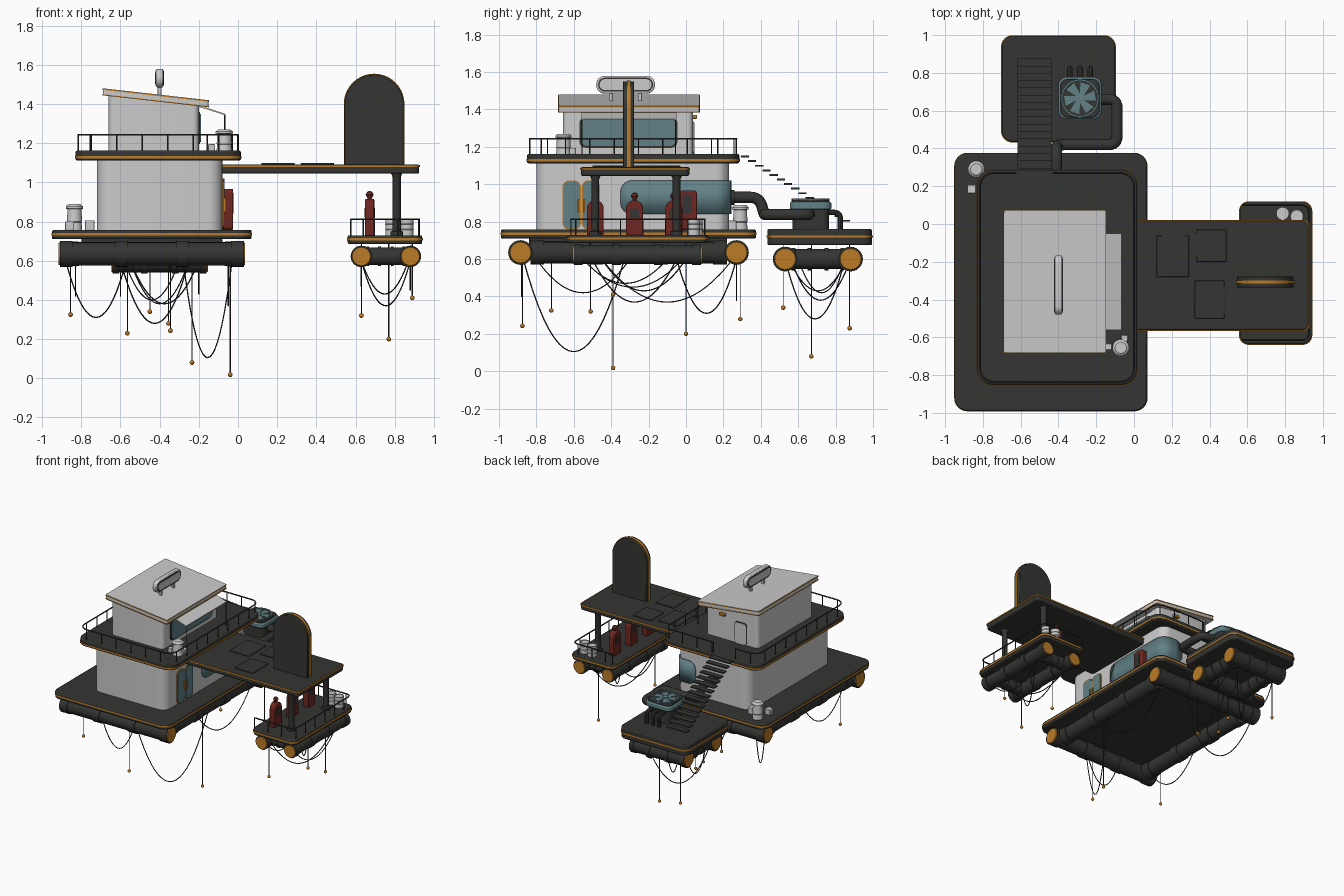
import bpy, bmesh, math
from mathutils import Vector

if "Cube" in bpy.data.objects:
    bpy.data.objects.remove(bpy.data.objects["Cube"])

def material(name, rgb):
    m = bpy.data.materials.new(name)
    m.diffuse_color = (*rgb, 1)
    m.use_nodes = True
    m.node_tree.nodes["Principled BSDF"].inputs["Base Color"].default_value = m.diffuse_color
    return m

DARK = material("dark", (0.035, 0.035, 0.033))
ORANGE = material("orange", (0.5, 0.2, 0.02))
RED = material("red", (0.16, 0.02, 0.015))
TEAL = material("teal", (0.12, 0.22, 0.24))
AXES = {'z': lambda a, b, h: (a, b, h), 'y': lambda a, b, h: (a, h, b), 'x': lambda a, b, h: (h, a, b)}

def finish(name, bm, mat, bevel=0):
    bmesh.ops.remove_doubles(bm, verts=bm.verts, dist=1e-5)
    bmesh.ops.recalc_face_normals(bm, faces=bm.faces)
    me = bpy.data.meshes.new(name)
    bm.to_mesh(me)
    bm.free()
    ob = bpy.data.objects.new(name, me)
    bpy.context.collection.objects.link(ob)
    if mat:
        me.materials.append(mat)
    if bevel:
        b = ob.modifiers.new("bevel", 'BEVEL')
        b.width, b.segments, b.limit_method, b.angle_limit = bevel, 2, 'ANGLE', math.radians(50)
    return ob

def rrect(x0, x1, y0, y1, r, n=6):
    """Rounded rectangle outline, counter-clockwise from the top left corner."""
    pts = []
    for cx, cy, a in ((x0+r, y1-r, 90), (x0+r, y0+r, 180), (x1-r, y0+r, 270), (x1-r, y1-r, 0)):
        pts += [(cx + r*math.cos(math.radians(a + 90*i/n)), cy + r*math.sin(math.radians(a + 90*i/n))) for i in range(n+1)]
    return pts

def arch(x0, x1, z0, z1, n=20):
    r = (x1-x0)/2
    return [(x0, z0), (x1, z0)] + [((x0+x1)/2 + r*math.cos(math.pi*i/n), z1-r + r*math.sin(math.pi*i/n)) for i in range(n+1)]

def prism(name, pts, lo, hi, mat=None, axis='z', bevel=0, top=None):
    bm = bmesh.new()
    f = AXES[axis]
    a = [bm.verts.new(f(*p, lo)) for p in pts]
    b = [bm.verts.new(f(*p, top(p[0]) if top else hi)) for p in pts]
    bm.faces.new(a)
    bm.faces.new(b)
    for i in range(len(pts)):
        j = (i+1) % len(pts)
        bm.faces.new((a[i], a[j], b[j], b[i]))
    return finish(name, bm, mat, bevel)

def box(name, x0, x1, y0, y1, z0, z1, mat=None, bevel=0.004):
    return prism(name, [(x0, y0), (x1, y0), (x1, y1), (x0, y1)], z0, z1, mat, bevel=bevel)

def lathe(name, prof, loc, mat=None, axis='z', n=24):
    bm = bmesh.new()
    rings = []
    for r, h in prof:
        rings.append([bm.verts.new(Vector(loc) + Vector(AXES[axis](r*math.cos(math.tau*i/n), r*math.sin(math.tau*i/n), h))) for i in range(n)])
    for p, q in zip(rings, rings[1:]):
        for i in range(n):
            bm.faces.new((p[i], p[(i+1) % n], q[(i+1) % n], q[i]))
    bmesh.ops.remove_doubles(bm, verts=bm.verts, dist=1e-5)
    return finish(name, bm, mat)

def tube(name, pts, r, mat=DARK, res=1):
    cu = bpy.data.curves.new(name, 'CURVE')
    cu.dimensions, cu.bevel_depth, cu.bevel_resolution, cu.use_fill_caps = '3D', r, res, True
    s = cu.splines.new('POLY')
    s.points.add(len(pts)-1)
    for p, c in zip(s.points, pts):
        p.co = (*c, 1)
    ob = bpy.data.objects.new(name, cu)
    bpy.context.collection.objects.link(ob)
    cu.materials.append(mat)
    bpy.ops.object.select_all(action='DESELECT')
    ob.select_set(True)
    bpy.context.view_layer.objects.active = ob
    bpy.ops.object.convert(target='MESH')
    return ob

def fillet(pts, d, n=6):
    pts = [Vector(p) for p in pts]
    out = [pts[0]]
    for a, p, b in zip(pts, pts[1:], pts[2:]):
        s, e = p + (a-p).normalized()*d, p + (b-p).normalized()*d
        out += [s*(1-t)**2 + p*2*t*(1-t) + e*t*t for t in (i/n for i in range(n+1))]
    return out + [pts[-1]]

def slab(name, x0, x1, y0, y1, r, z0, z1, stripe, out=0.004, sh=0.012):
    """Dark deck with an orange stripe round its edge."""
    prism(name, rrect(x0, x1, y0, y1, r), z0, z1, DARK, bevel=0.008)
    prism(name + "_trim", rrect(x0-out, x1+out, y0-out, y1+out, r), stripe-sh/2, stripe+sh/2, ORANGE)

def float_tube(name, loc, length, r, axis, caps=True):
    """Ribbed flotation tube with orange end caps."""
    h, prof = length/2, [(0, -length/2)]
    for c in (-0.93, -0.33, 0.33, 0.93):
        w = 0.07*h
        prof += [(r*.9, c*h-w), (r, c*h-w), (r, c*h+w), (r*.9, c*h+w)]
    lathe(name, prof + [(0, h)], loc, DARK, axis)
    if caps:
        for s in (-1, 1):
            lathe(name + "_cap", [(0, s*h), (r*.88, s*h), (r*.84, s*(h+.007)), (0, s*(h+.007))], loc, ORANGE, axis)

def railing(name, path, z0, z1, gap):
    tube(name + "_rail", [(x, y, z1) for x, y in path], 0.005)
    left = 0
    for (ax, ay), (bx, by) in zip(path, path[1:]):
        d, t = math.hypot(bx-ax, by-ay), left
        while t < d:
            x, y = ax+(bx-ax)*t/d, ay+(by-ay)*t/d
            tube(name + "_post", [(x, y, z0), (x, y, z1)], 0.004)
            t += gap
        left = t-d
    tube(name + "_post", [(*path[-1], z0), (*path[-1], z1)], 0.004)

# Decks and flotation tubes
slab("main_deck", -.95, .07, -.99, .375, .07, .71, .757, .735, .002)
slab("back_deck", -.70, -.10, .435, .995, .06, .675, .76, .72)
slab("fuel_deck", .56, .94, -.636, .116, .05, .685, .73, .71)
for y in (-.885, .27):
    float_tube("main_float", (-.44, y, .635), .94, .066, 'x')
for x in (-.83, -.05):
    float_tube("main_cross_float", (x, -.307, .635), 1.05, .064, 'y', False)
for y in (.53, .88):
    float_tube("back_float", (-.40, y, .60), .48, .066, 'x')
for x in (-.57, -.23):
    float_tube("back_cross_float", (x, .705, .60), .28, .06, 'y', False)
for x in (.63, .88):
    float_tube("fuel_float", (x, -.26, .622), .68, .055, 'y')
for y in (-.5, -.02):
    float_tube("fuel_cross_float", (.755, y, .622), .2, .05, 'x', False)
box("main_underside", -.80, -.08, -.84, .22, .67, .712, DARK)

# Lower building with doors and a window wrapping round its back corner
prism("lower_building", rrect(-.72, -.08, -.80, .23, .07), .75, 1.115)
for y0, y1 in ((-.66, -.562), (-.558, -.46)):
    prism("door_frame", rrect(y0, y1, .757, 1.02, .035), -.085, -.074, ORANGE, 'x')
    prism("door_glass", rrect(y0+.006, y1-.006, .763, 1.014, .03), -.085, -.071, TEAL, 'x')
for y in (-.575, -.545):
    box("door_handle", -.075, -.062, y-.004, y+.004, .85, .92, ORANGE, 0)
R, H = .06, .09
ends = [(R*(1-math.cos(math.pi*i/16)), H-R+R*math.sin(math.pi*i/16)) for i in range(9)]
corner = [(-.15+.074*math.cos(math.pi*i/16), .16+.074*math.sin(math.pi*i/16), H) for i in range(9)]
path = [(-.076, -.35+s, h) for s, h in ends] + corner + [(-.25+s, .234, h) for s, h in reversed(ends)]
bm = bmesh.new()
cols = [(bm.verts.new((x, y, .93-h)), bm.verts.new((x, y, .93+h))) for x, y, h in path]
for p, q in zip(cols, cols[1:]):
    bm.faces.new((p[0], q[0], q[1], p[1]))
win = finish("corner_window", bm, TEAL)
win.modifiers.new("solid", 'SOLIDIFY').thickness = .008
prism("vending_machine", rrect(-.035, .06, .757, .967, .02), -.08, -.025, RED, 'x', .005)
prism("vending_panel", rrect(-.02, .03, .84, .945, .01), -.03, -.022, DARK, 'x')

# Balcony and railing
slab("balcony", -.83, .015, -.85, .285, .08, 1.112, 1.162, 1.128, .003)
rim = rrect(-.815, 0, -.835, .27, .07)
railing("balcony", [(-.625, .27)] + rim + [(-.43, .27)], 1.16, 1.243, .13)

# Upper house, sloping roof, awning and roof sign
prism("upper_house", rrect(-.66, -.20, -.658, .037, .03), 1.16, 0, top=lambda x: 1.415-.112*(x+.42))
for name, grow, th, mat in (("roof", 0, .036, None), ("roof_trim_top", .003, .006, ORANGE), ("roof_trim_bottom", .003, .006, ORANGE)):
    o = prism(name, rrect(-.271-grow, .271+grow, -.376-grow, .376+grow, .012), -th/2, th/2, mat)
    dz = {"roof": 0, "roof_trim_top": .013, "roof_trim_bottom": -.015}[name]
    o.location, o.rotation_euler = (-.42, -.305, 1.432+dz), (0, .112, 0)
prism("upper_window_frame", rrect(-.57, -.045, 1.195, 1.36, .035), -.21, -.194, DARK, 'x')
prism("upper_window", rrect(-.56, -.055, 1.205, 1.35, .03), -.21, -.19, TEAL, 'x')
prism("awning", [(-.205, 1.387), (-.065, 1.343), (-.065, 1.35), (-.205, 1.397)], -.56, -.05, None, 'y')
for y in (-.555, -.055):
    tube("awning_rod", [(-.068, y, 1.16), (-.068, y, 1.346)], .003)
prism("back_door_frame", rrect(-.565, -.455, 1.162, 1.335, .025), .03, .041, DARK, 'y')
prism("back_door", rrect(-.559, -.461, 1.162, 1.329, .022), .03, .045, None, 'y')
box("back_door_lamp", -.38, -.33, .03, .06, 1.35, 1.37, ORANGE)
prism("roof_sign", rrect(-.48, -.166, 1.485, 1.58, .045), -.418, -.382, None, 'x', .006)
prism("roof_sign_face", rrect(-.47, -.176, 1.495, 1.57, .037), -.421, -.379, DARK, 'x')
prism("roof_sign_panel", rrect(-.462, -.184, 1.503, 1.562, .029), -.423, -.377, None, 'x')
for y in (-.40, -.245):
    box("roof_sign_leg", -.41, -.39, y-.01, y+.01, 1.43, 1.49)

# Canopy, its columns and the tall arched sign
slab("canopy", -.09, .925, -.562, .018, .03, 1.045, 1.092, 1.083, .004, .01)
for x0, x1, y0, y1 in ((.12, .29, -.28, -.06), (.33, .49, -.20, -.03), (.32, .48, -.5, -.3)):
    box("canopy_plate", x0, x1, y0, y1, 1.09, 1.10, DARK)
for y in (-.485, -.05):
    lathe("canopy_column", [(0, 0), (.032, 0), (.032, .02), (.021, .025), (.021, .30), (.03, .32), (0, .32)], (.81, y, .728), DARK)
prism("arch_sign", arch(.545, .845, 1.09, 1.55), -.337, -.277, DARK, 'y', .004)
prism("arch_sign_trim", arch(.54, .85, 1.09, 1.555), -.316, -.298, ORANGE, 'y')

# Fuel pumps
for y in (-.485, -.275, -.065):
    prism("fuel_pump", arch(y-.045, y+.045, .728, .915), .648, .696, RED, 'x', .005)
    lathe("pump_globe", [(0, -.025), (.008, -.025), (.014, -.012), (.02, 0), (.014, .014), (0, .02)], (.672, y, .937), RED, n=16)
    prism("pump_panel", rrect(y-.025, y+.025, .82, .87, .01), .645, .699, DARK, 'x')
railing("fuel_deck", [(.575, -.615)] + fillet([(.575, -.615), (.925, -.615), (.925, .10), (.575, .10)], .04)[1:-1] and
        [(p.x, p.y) for p in fillet([(.575, -.615, 0), (.925, -.615, 0), (.925, .10, 0), (.575, .10, 0)], .04)], .73, .812, .12)

# Stairs
for i in range(15):
    y, z = .315+.0385*i, 1.148-.0245*i
    box("stair_tread", -.617, -.437, y-.022, y+.022, z-.005, z+.005, DARK, 0)

# Cooling unit with fan, duct and small pipes
prism("cooler_body", rrect(-.385, -.185, .57, .765, .04), .755, .87, DARK, bevel=.006)
prism("cooler_rim", rrect(-.40, -.172, .555, .778, .045), .865, .905, TEAL, bevel=.008)
prism("cooler_top", rrect(-.39, -.182, .565, .768, .04), .90, .915, DARK, bevel=.004)
C = (-.286, .666, .915)
lathe("fan_ring", [(.092, -.005), (.092, .008), (.102, .008), (.102, -.005)], C, TEAL)
lathe("fan_hub", [(.022, -.005), (.022, .01), (0, .012)], C, TEAL)
for k in range(6):
    a = math.tau*k/6
    o = prism("fan_blade", [(.015, -.012), (.085, -.012), (.075, .04), (.02, .012)], 0, .004, TEAL)
    o.location, o.rotation_euler = C, (0, 0, a)
tube("duct", fillet([(-.41, .2, .93), (-.41, .39, .93), (-.41, .42, .838), (-.09, .42, .838), (-.09, .66, .838), (-.2, .66, .838)], .045), .03, DARK, 4)
lathe("duct_collar", [(.03, 0), (.04, 0), (.04, .03), (.03, .03)], (-.41, .228, .93), DARK, 'y')
for x in (-.34, -.286, -.232):
    tube("cooler_pipe", fillet([(x, .74, .85), (x, .825, .85), (x, .825, .755)], .035), .015, DARK, 3)

# Bins, drums and crates
def bin_can(x, y, z, h):
    lathe("bin", [(0, 0), (.04, 0), (.036, h*.3), (.039, h*.33), (.035, h*.8), (.044, h*.82), (.044, h*.9), (.03, h), (0, h)], (x, y, z))
bin_can(-.835, .29, .755, .135)
bin_can(-.07, -.655, 1.16, .11)
for x, y, z, s in ((-.757, .245, .755, .05), (-.86, .185, .755, .045), (-.135, -.65, 1.16, .035), (-.05, -.605, 1.16, .035)):
    box("crate", x-s/2, x+s/2, y-s/2, y+s/2, z, z+s)
for x, y in ((.787, .055), (.862, .04)):
    lathe("drum", [(0, 0), (.034, 0), (.034, .027), (.037, .03), (.034, .033), (.034, .055), (.037, .058), (.034, .061), (.034, .085), (.03, .085), (.03, .08), (0, .08)], (x, y, .73))

# Hanging weighted lines: x, y, weight height
for x, y, z in ((-.04, -.39, .017), (-.235, .67, .08), (.77, 0, .2), (-.345, -.875, .243), (-.565, .875, .23),
                (-.355, .29, .28), (-.45, .52, .34), (-.855, -.72, .325), (.63, -.51, .32), (.89, -.39, .41)):
    tube("weight_line", [(x, y, z), (x, y, .69)], .003)
    lathe("line_weight", [(.012*math.sin(math.pi*i/8), -.012*math.cos(math.pi*i/8)) for i in range(9)], (x, y, z+.001 if z < .02 else z), ORANGE, n=12)

# Sagging cables: start xy, end xy, lowest z
for ax, ay, bx, by, low in ((-.28, -.87, -.03, -.33, .105), (-.88, .27, -.57, -.05, .31), (-.58, -.88, -.3, -.88, .40),
                            (-.05, -.45, -.05, .25, .37), (-.83, -.8, -.83, -.3, .42), (-.55, .27, -.25, .27, .38),
                            (-.6, .53, -.25, .85, .28), (-.55, .88, -.2, .56, .38), (-.6, .6, -.6, .85, .42), (-.2, .55, -.2, .86, .43),
                            (.63, -.5, .88, -.05, .37), (.63, 0, .87, -.45, .43), (.63, -.55, .63, -.1, .47), (.88, -.55, .88, -.02, .45)):
    tube("sagging_cable", [(ax+(bx-ax)*t, ay+(by-ay)*t, .6-(.6-low)*4*t*(1-t)) for t in (i/20 for i in range(21))], .0035)

bpy.ops.object.select_all(action='SELECT')
bpy.context.view_layer.objects.active = bpy.data.objects["main_deck"]
bpy.ops.object.shade_smooth_by_angle(angle=math.radians(35))
